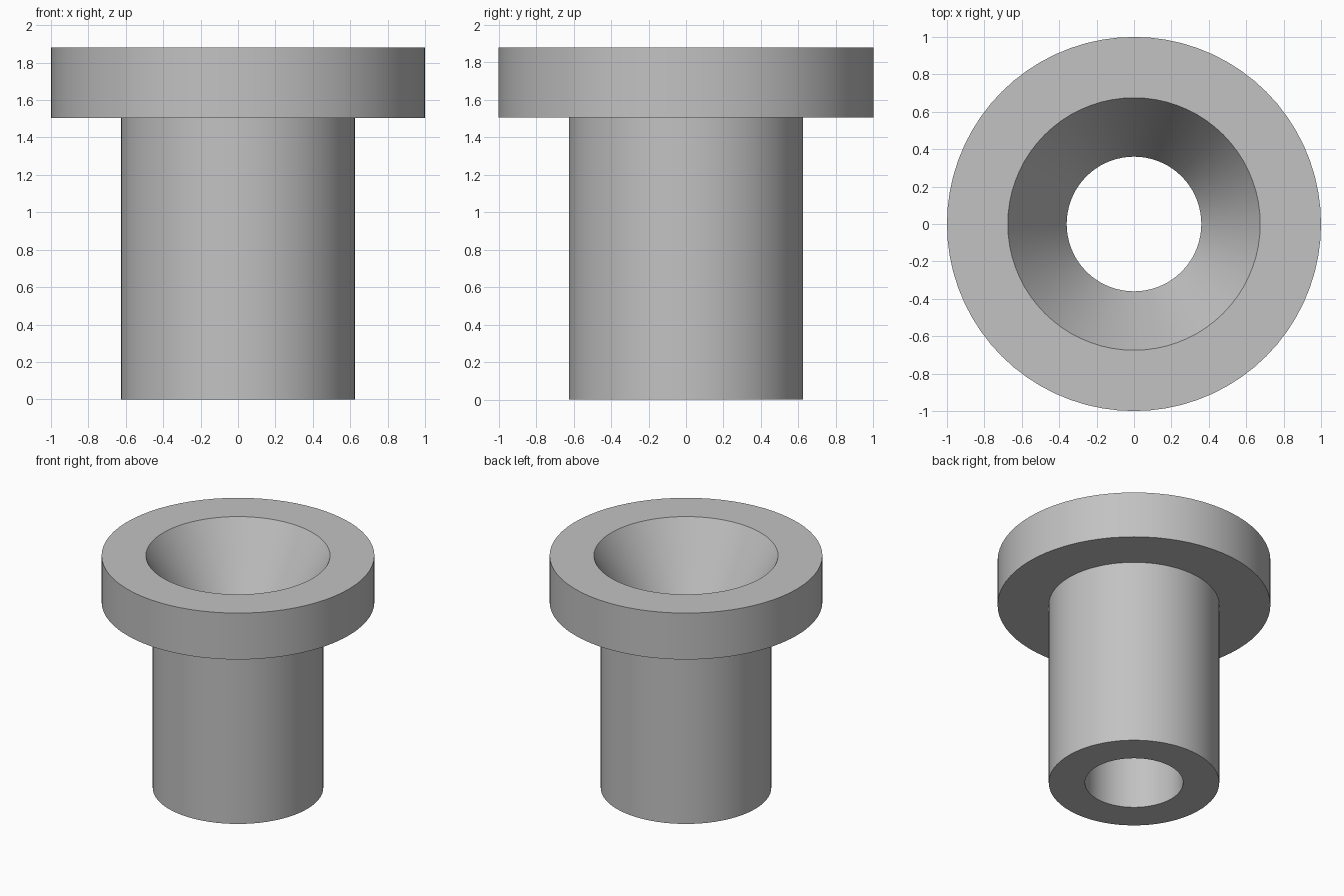
import bpy
import bmesh
import math

cube = bpy.data.objects.get("Cube")
if cube:
    bpy.data.objects.remove(cube, do_unlink=True)

SEGMENTS = 72
HEIGHT, FLANGE_BOTTOM = 1.88, 1.505
BODY_R, FLANGE_R = 0.625, 1.0
BORE_R, MOUTH_R = 0.36, 0.675
MOUTH_DEPTH = (MOUTH_R - BORE_R) / math.tan(math.radians(30))

# Plain grey metal
grey = bpy.data.materials.new("grey metal")
grey.use_nodes = True
colour = (0.54, 0.54, 0.54, 1)
grey.diffuse_color = colour
grey.node_tree.nodes["Principled BSDF"].inputs["Base Color"].default_value = colour


def lathe(name, profile):
    """Revolve a closed (radius, height) profile around z."""
    bm = bmesh.new()
    rings = []
    for r, z in profile:
        ring = []
        for i in range(SEGMENTS):
            a = math.tau * i / SEGMENTS
            ring.append(bm.verts.new((r * math.cos(a), r * math.sin(a), z)))
        rings.append(ring)
    for k, low in enumerate(rings):
        high = rings[(k + 1) % len(rings)]
        for i in range(SEGMENTS):
            j = (i + 1) % SEGMENTS
            bm.faces.new((low[i], low[j], high[j], high[i]))
    bmesh.ops.recalc_face_normals(bm, faces=bm.faces)
    mesh = bpy.data.meshes.new(name)
    bm.to_mesh(mesh)
    bm.free()
    mesh.materials.append(grey)
    obj = bpy.data.objects.new(name, mesh)
    bpy.context.collection.objects.link(obj)
    bpy.ops.object.select_all(action="DESELECT")
    obj.select_set(True)
    bpy.context.view_layer.objects.active = obj
    bpy.ops.object.shade_smooth_by_angle(angle=math.radians(25))
    return obj


# Sleeve, flange, conical mouth and straight bore in one turned part
lathe("flanged_bushing", [
    (BORE_R, 0),
    (BODY_R, 0),
    (BODY_R, FLANGE_BOTTOM),
    (FLANGE_R, FLANGE_BOTTOM),
    (FLANGE_R, HEIGHT),
    (MOUTH_R, HEIGHT),
    (BORE_R, HEIGHT - MOUTH_DEPTH),
])
